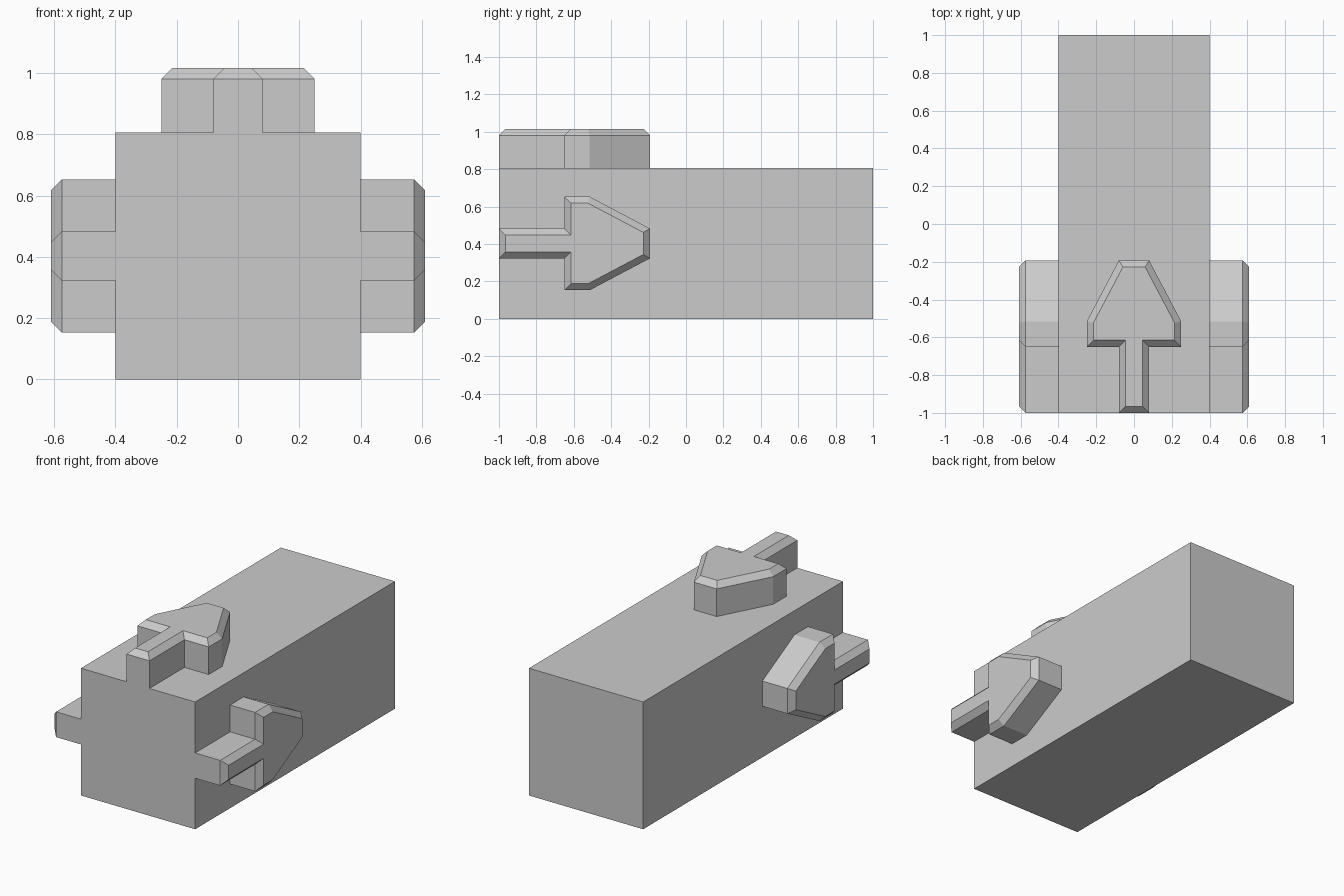
import bpy, bmesh
from math import pi
from mathutils import Vector

if "Cube" in bpy.data.objects:
    bpy.data.objects.remove(bpy.data.objects["Cube"])

WIDTH, LENGTH, HEIGHT = 0.80, 2.0, 0.806
RISE, CHAMFER = 0.21, 0.035

# Right half of the arrow outline; the left half is mirrored from it
HALF = [(0.08, -1.0), (0.08, -0.65), (0.25, -0.65), (0.25, -0.515), (0.08, -0.193)]
OUTLINE = HALF + [(-x, y) for x, y in reversed(HALF)]


def add_object(name, bm):
    bmesh.ops.recalc_face_normals(bm, faces=bm.faces[:])
    mesh = bpy.data.meshes.new(name)
    bm.to_mesh(mesh)
    bm.free()
    obj = bpy.data.objects.new(name, mesh)
    bpy.context.collection.objects.link(obj)
    return obj


def arrow(name, location, tilt):
    # Extruded outline with a chamfered rim around its outer face
    bm = bmesh.new()
    base = bm.faces.new([bm.verts.new((x, y, 0)) for x, y in OUTLINE])
    base.normal_update()
    ext = bmesh.ops.extrude_face_region(bm, geom=[base])
    top = next(g for g in ext["geom"] if isinstance(g, bmesh.types.BMFace))
    bmesh.ops.translate(bm, verts=top.verts[:], vec=(0, 0, RISE - CHAMFER))
    bm.normal_update()
    bmesh.ops.inset_region(bm, faces=[top], thickness=CHAMFER,
                           use_boundary=True, use_even_offset=True)
    bmesh.ops.translate(bm, verts=top.verts[:], vec=(0, 0, CHAMFER))
    obj = add_object(name, bm)
    obj.location = location
    obj.rotation_euler.y = tilt
    return obj


# Main block
bm = bmesh.new()
bmesh.ops.create_cube(bm, size=1)
bmesh.ops.scale(bm, verts=bm.verts[:], vec=(WIDTH, LENGTH, HEIGHT))
bmesh.ops.translate(bm, verts=bm.verts[:], vec=Vector((0, 0, HEIGHT / 2)))
add_object("body_block", bm)

# Raised arrows on the top and both sides
arrow("top_arrow", (0, 0, HEIGHT), 0)
for side, name in ((1, "right_arrow"), (-1, "left_arrow")):
    arrow(name, (side * WIDTH / 2, 0, HEIGHT / 2), side * pi / 2)
